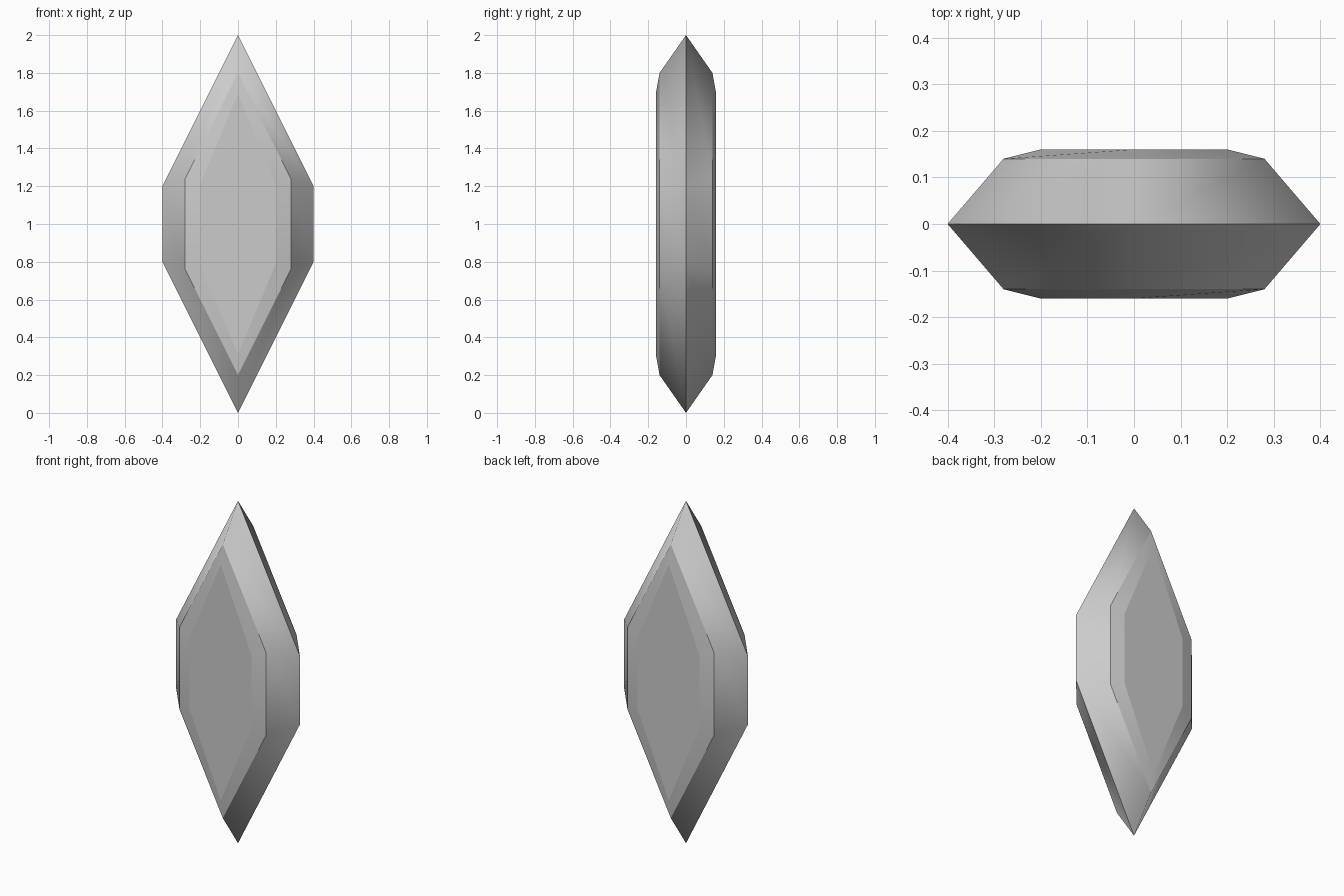
import bpy, bmesh

if "Cube" in bpy.data.objects:
    bpy.data.objects.remove(bpy.data.objects["Cube"])

# Rings from front face to back face: half width, depth, tip height, shoulder height (from centre)
half = [(0.20, -0.16, 0.69, 0.21), (0.28, -0.14, 0.80, 0.24)]
rings = half + [(0.40, 0.0, 1.0, 0.20)] + [(w, -y, t, s) for w, y, t, s in reversed(half)]


def ring_points(w, y, t, s):
    outline = [(0, t), (w, s), (w, -s), (0, -t), (-w, -s), (-w, s)]
    return [(x, y, 1 + z) for x, z in outline]


# Faceted crystal body
bm = bmesh.new()
loops = [[bm.verts.new(p) for p in ring_points(*r)] for r in rings]
bm.faces.new(loops[0])
bm.faces.new(loops[-1])
for a, b in zip(loops, loops[1:]):
    for i in range(6):
        j = (i + 1) % 6
        bm.faces.new((a[i], a[j], b[j], b[i]))
bmesh.ops.recalc_face_normals(bm, faces=bm.faces[:])

# Smooth around each band, sharp between bands
for f in bm.faces:
    f.smooth = True
for loop in loops:
    for i in range(6):
        bm.edges.get((loop[i], loop[(i + 1) % 6])).smooth = False

mesh = bpy.data.meshes.new("crystal")
bm.to_mesh(mesh)
bm.free()
bpy.context.collection.objects.link(bpy.data.objects.new("crystal", mesh))
